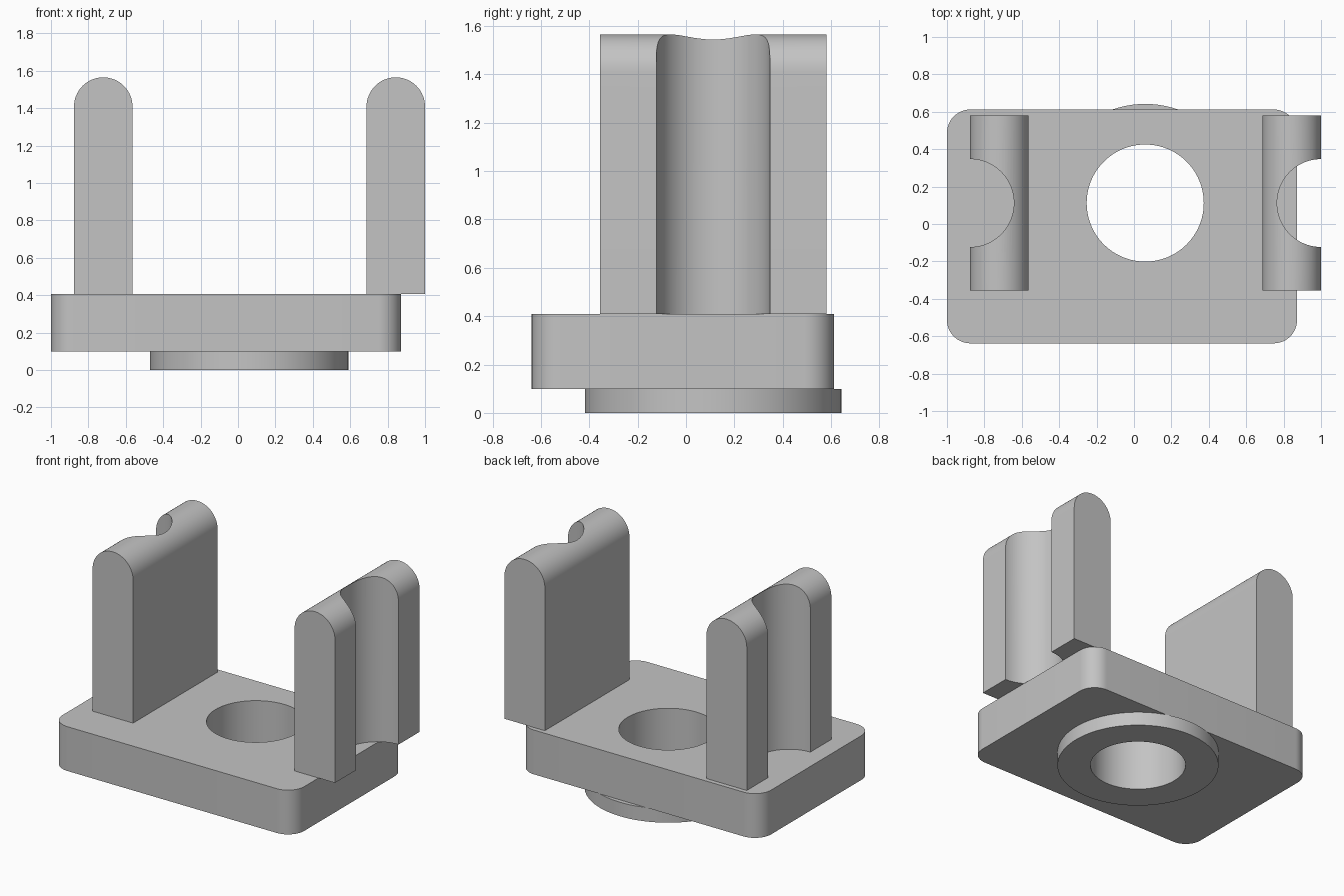
import bpy, bmesh, math

if "Cube" in bpy.data.objects:
    bpy.data.objects.remove(bpy.data.objects["Cube"])

grey = bpy.data.materials.new("plain grey")
grey.diffuse_color = (0.55, 0.55, 0.55, 1)
grey.use_nodes = True
grey.node_tree.nodes["Principled BSDF"].inputs["Base Color"].default_value = grey.diffuse_color


def arc(cx, cy, r, a0, a1, n):
    """Points on an arc, angles in degrees."""
    return [(cx + r * math.cos(math.radians(a0 + (a1 - a0) * i / n)),
             cy + r * math.sin(math.radians(a0 + (a1 - a0) * i / n))) for i in range(n + 1)]


def extrude(name, profile, lo, hi, axis="z"):
    """Solid prism from a 2D profile, along z (profile xy) or y (profile xz)."""
    bm = bmesh.new()
    at = (lambda p, h: (p[0], p[1], h)) if axis == "z" else (lambda p, h: (p[0], h, p[1]))
    a = [bm.verts.new(at(p, lo)) for p in profile]
    b = [bm.verts.new(at(p, hi)) for p in profile]
    bm.faces.new(a)
    bm.faces.new(b)
    n = len(profile)
    for i in range(n):
        j = (i + 1) % n
        bm.faces.new((a[i], a[j], b[j], b[i]))
    bmesh.ops.recalc_face_normals(bm, faces=bm.faces)
    me = bpy.data.meshes.new(name)
    bm.to_mesh(me)
    bm.free()
    me.materials.append(grey)
    ob = bpy.data.objects.new(name, me)
    bpy.context.collection.objects.link(ob)
    return ob


def circle(cx, cy, r, n=96):
    return arc(cx, cy, r, 0, 360, n)[:-1]


def cut(ob, cutter):
    """Apply a boolean difference, then drop the cutter."""
    mod = ob.modifiers.new("cut", "BOOLEAN")
    mod.operation, mod.solver, mod.object = "DIFFERENCE", "EXACT", cutter
    bpy.context.view_layer.objects.active = ob
    bpy.ops.object.modifier_apply(modifier=mod.name)
    bpy.data.objects.remove(cutter)


def smooth(ob):
    bpy.ops.object.select_all(action="DESELECT")
    ob.select_set(True)
    bpy.context.view_layer.objects.active = ob
    bpy.ops.object.shade_smooth_by_angle(angle=math.radians(30))


PLATE_BOTTOM, PLATE_TOP, TOP = 0.098, 0.408, 1.565
HX, HY = 0.06, 0.112  # bore centre

# Base plate with rounded corners and a through hole
x0, x1, y0, y1, r = -1.0, 0.872, -0.638, 0.612, 0.125
outline = (arc(x1 - r, y1 - r, r, 0, 90, 12) + arc(x0 + r, y1 - r, r, 90, 180, 12)
           + arc(x0 + r, y0 + r, r, 180, 270, 12) + arc(x1 - r, y0 + r, r, 270, 360, 12))
plate = extrude("base_plate", outline, PLATE_BOTTOM, PLATE_TOP)
cut(plate, extrude("plate_hole", circle(HX, HY, 0.313), -0.2, 0.8))
smooth(plate)

# Round boss under the plate, same bore
boss = extrude("bottom_boss", circle(HX, HY, 0.53), 0, PLATE_BOTTOM)
cut(boss, extrude("boss_hole", circle(HX, HY, 0.313), -0.2, 0.8))
smooth(boss)

# Two round-topped walls, each with a half-round groove on its outer side
W = 0.313
for name, left, groove_x in (("left_wall", -0.877, -0.877), ("right_wall", 0.687, 1.0)):
    profile = [(left, PLATE_TOP), (left + W, PLATE_TOP)] + arc(left + W / 2, TOP - W / 2, W / 2, 0, 180, 32)
    wall = extrude(name, profile, -0.355, 0.58, "y")
    cut(wall, extrude("groove", circle(groove_x, HY, 0.235), 0.2, 1.8))
    smooth(wall)
